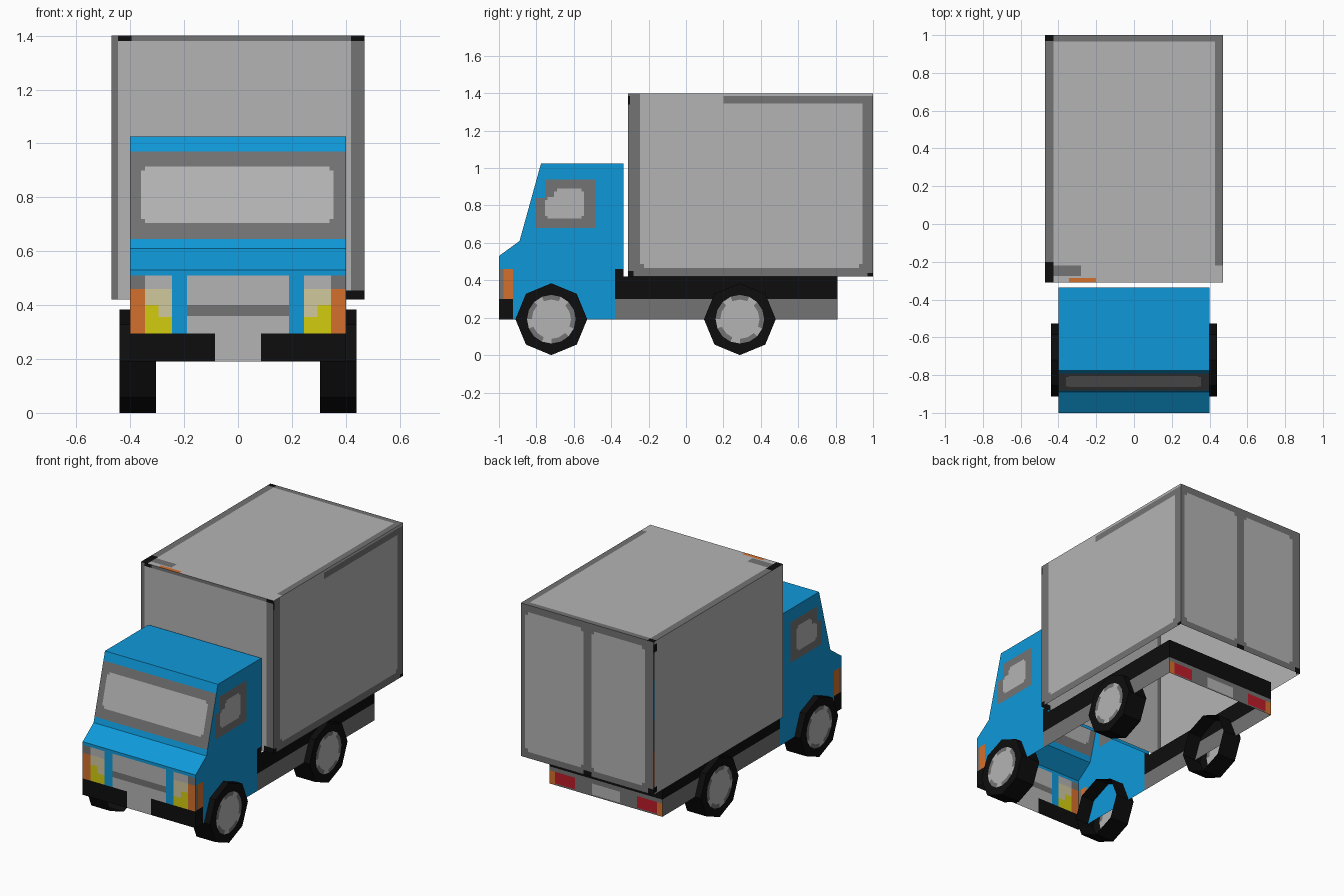
import bpy, bmesh, math
from mathutils import Vector

if "Cube" in bpy.data.objects:
    bpy.data.objects.remove(bpy.data.objects["Cube"])


def lin(c):
    c /= 255
    return c / 12.92 if c <= 0.04045 else ((c + 0.055) / 1.055) ** 2.4


COLOURS = {
    "blue": (15, 153, 217), "light_grey": (180, 180, 180), "dark_grey": (115, 115, 115),
    "black": (13, 13, 13), "orange": (212, 112, 44), "yellow": (212, 204, 16),
    "cream": (208, 200, 158), "red": (188, 28, 40),
}
NAMES = list(COLOURS)
MATS = []
for n, c in COLOURS.items():
    m = bpy.data.materials.new(n)
    m.diffuse_color = (*[lin(v) for v in c], 1)
    m.use_nodes = True
    m.node_tree.nodes["Principled BSDF"].inputs["Base Color"].default_value = m.diffuse_color
    MATS.append(m)
BLUE, LIGHT, DARK, BLACK, ORANGE, YELLOW, CREAM, RED = range(8)


def finish(name, bm):
    me = bpy.data.meshes.new(name)
    bm.to_mesh(me)
    bm.free()
    for m in MATS:
        me.materials.append(m)
    ob = bpy.data.objects.new(name, me)
    bpy.context.collection.objects.link(ob)
    return ob


def panel(name, outline, to3d, outward, base, rects=()):
    """Flat outline in (u, v), cut along the rectangles, coloured (last one wins), then placed."""
    bm = bmesh.new()
    bm.faces.new([bm.verts.new((u, v, 0)) for u, v in outline])
    for axis in (0, 1):
        for c in sorted({round(e, 4) for r in rects for e in r[2 * axis:2 * axis + 2]}):
            no = Vector((0, 0, 0))
            no[axis] = 1
            bmesh.ops.bisect_plane(bm, geom=bm.verts[:] + bm.edges[:] + bm.faces[:],
                                   plane_co=no * c, plane_no=no, dist=1e-5)
    for f in bm.faces:
        p = f.calc_center_median()
        f.material_index = base
        for u0, u1, v0, v1, col in rects:
            if u0 < p.x < u1 and v0 < p.y < v1:
                f.material_index = col
    for v in bm.verts:
        v.co = to3d(v.co.x, v.co.y)
    for f in bm.faces:
        f.normal_update()
        if f.normal.dot(Vector(outward)) < 0:
            f.normal_flip()
    return finish(name, bm)


def rect(u0, u1, v0, v1):
    return [(u0, v0), (u1, v0), (u1, v1), (u0, v1)]


def rounded(u0, u1, v0, v1, col, c=0.015):
    return [(u0 + c, u1 - c, v0, v1, col), (u0, u1, v0 + c, v1 - c, col)]


def both(*rects):
    return [q for a, b, c, d, k in rects for q in ((a, b, c, d, k), (-b, -a, c, d, k))]


# ---- cab ----
W = 0.40
NOSE = (-1.0, 0.53)
SILL = (-0.89, 0.61)
BROW = (-0.775, 1.025)
BACK = -0.335


def slope(a, b):
    return lambda x, z: Vector((x, a[0] + (b[0] - a[0]) * (z - a[1]) / (b[1] - a[1]), z))


# front face: grille, lamps, bumper
panel("cab_front", rect(-W, W, 0.19, 0.53), lambda x, z: Vector((x, -1, z)), (0, -1, 0), BLUE,
      [(-0.19, 0.19, 0.19, 0.51, LIGHT), (-0.19, 0.19, 0.36, 0.40, DARK)]
      + both((0.245, 0.345, 0.46, 0.51, LIGHT), (0.345, W, 0.46, 0.51, DARK),
             (0.245, 0.355, 0.40, 0.46, CREAM), (0.245, 0.355, 0.295, 0.40, YELLOW),
             (0.245, 0.295, 0.355, 0.40, CREAM), (0.345, W, 0.295, 0.46, ORANGE),
             (0.085, W, 0.19, 0.295, BLACK)))
panel("cab_hood", rect(-W, W, NOSE[1], SILL[1]), slope(NOSE, SILL), (0, -1, 1), BLUE)
panel("cab_windshield", rect(-W, W, SILL[1], BROW[1]), slope(SILL, BROW), (0, -1, 0.3), BLUE,
      [(-W, W, 0.645, 0.97, DARK)] + rounded(-0.36, 0.355, 0.705, 0.915, LIGHT))
panel("cab_roof", rect(-W, W, BROW[0], BACK), lambda x, y: Vector((x, y, BROW[1])), (0, 0, 1), BLUE)
panel("cab_back", rect(-W, W, 0.42, BROW[1]), lambda x, z: Vector((x, BACK, z)), (0, 1, 0), BLUE)

# ---- cargo box dimensions ----
BW, Y0, Y1, Z0, Z1 = 0.47, -0.31, 1.0, 0.42, 1.40

right_paint = ([(Y0, Y1, Z0, Z1, DARK)] + rounded(-0.245, 0.945, 0.467, 1.38, LIGHT, 0.02)
               + [(-0.245, 0.2, 1.36, Z1, LIGHT), (0.2, Y1, 1.385, Z1, LIGHT),
                  (0.2, 0.97, 1.345, 1.385, DARK),
                  (Y0, -0.28, Z0, 0.45, BLACK), (Y0, -0.30, 1.34, 1.385, BLACK),
                  (0.97, Y1, Z0, 0.44, BLACK)])
left_paint = [(0.985, Y1, Z0, Z1, DARK), (0.99, Y1, 0.48, 0.70, ORANGE), (0.99, Y1, 0.9, 1.15, BLUE),
              (0.965, Y1, 1.33, 1.38, BLACK), (0.965, Y1, 0.43, 0.465, BLACK)]

for side, s in (("right", 1), ("left", -1)):
    # cab side: window, corner lamp, bumper end, rear skirt
    panel(f"cab_{side}_side", [(-1, 0.19), NOSE, SILL, BROW, (BACK, BROW[1]), (BACK, 0.19)],
          lambda y, z: Vector((s * W, y, z)), (s, 0, 0), BLUE,
          [(-0.755, -0.485, 0.68, 0.94, DARK), (-0.805, -0.755, 0.68, 0.84, DARK)]
          + rounded(-0.755, -0.545, 0.73, 0.845, LIGHT) + rounded(-0.705, -0.545, 0.76, 0.89, LIGHT)
          + [(-1, -0.975, 0.30, 0.46, DARK), (-0.975, -0.925, 0.30, 0.46, ORANGE),
             (-1, -0.925, 0.19, 0.30, BLACK),
             (-0.38, BACK, 0.30, 0.46, BLACK), (-0.38, BACK, 0.19, 0.30, DARK)])
    # chassis rail
    panel(f"chassis_{side}_rail", rect(BACK, 0.81, 0.19, 0.42),
          lambda y, z: Vector((s * W, y, z)), (s, 0, 0), BLACK, [(BACK, 0.81, 0.19, 0.30, DARK)])
    # cargo box wall
    panel(f"box_{side}_wall", rect(Y0, Y1, Z0, Z1), lambda y, z: Vector((s * BW, y, z)),
          (s, 0, 0), LIGHT, right_paint if s > 0 else left_paint)

# rear bar with lamps and blank plate
panel("chassis_rear_bar", rect(-W, W, 0.19, 0.42), lambda x, z: Vector((x, 0.81, z)), (0, 1, 0), BLACK,
      [(-W, W, 0.19, 0.30, DARK), (-0.1, 0.1, 0.20, 0.27, LIGHT)]
      + both((0.22, 0.36, 0.20, 0.275, RED), (0.36, W, 0.19, 0.275, ORANGE)))

# ---- cargo box, open underneath ----
panel("box_front_wall", rect(-BW, BW, Z0, Z1), lambda x, z: Vector((x, Y0, z)), (0, -1, 0), LIGHT,
      [(-BW, -0.445, Z0, Z1, DARK), (0.42, BW, Z0, Z1, DARK), (-BW, BW, 1.38, Z1, DARK),
       (-0.445, -0.395, 1.38, Z1, BLACK), (0.42, BW, 1.38, Z1, BLACK), (0.40, BW, Z0, 0.455, BLACK)])
panel("box_rear_doors", rect(-BW, BW, Z0, Z1), lambda x, z: Vector((x, Y1, z)), (0, 1, 0), DARK,
      rounded(0.025, 0.44, 0.46, 1.355, LIGHT, 0.02) + rounded(-0.41, -0.03, 0.46, 1.355, LIGHT, 0.02)
      + [(-0.03, 0.025, Z0, 0.45, BLACK), (-BW, -0.43, Z0, 0.455, BLACK)])
panel("box_roof", rect(-BW, BW, Y0, Y1), lambda x, y: Vector((x, y, Z1)), (0, 0, 1), LIGHT,
      [(-BW, -0.425, Y0, Y1, DARK), (0.43, BW, -0.22, Y1, DARK), (-BW, BW, 0.965, Y1, DARK),
       (-0.425, -0.28, -0.275, -0.22, DARK), (-BW, -0.425, Y0, -0.20, BLACK),
       (-BW, -0.425, 0.97, Y1, BLACK), (-0.345, -0.2, Y0, -0.285, ORANGE)])


# ---- wheels: eight-sided tread, painted outer face, open inside ----
def wheel(name, s, y, r=0.192, inner=0.305, outer=0.44):
    n = 16
    bm = bmesh.new()

    def ring(x, rad, octagon):
        out = []
        for k in range(n):
            a = 2 * math.pi * k / n
            q = rad * (math.cos(math.pi / 8) if octagon and k % 2 else 1)
            out.append(bm.verts.new((s * x, y + q * math.cos(a), r + q * math.sin(a))))
        return out

    rings = [ring(inner, r, True), ring(outer, r, True), ring(outer, 0.13, False), ring(outer, 0.105, False)]
    for i in range(3):
        for k in range(n):
            j = (k + 1) % n
            f = bm.faces.new((rings[i][k], rings[i][j], rings[i + 1][j], rings[i + 1][k]))
            f.material_index = BLACK if i < 2 else (DARK if k % 3 < 2 else LIGHT)
    bm.faces.new(rings[3]).material_index = LIGHT
    mid = Vector((s * inner, y, r))
    for f in bm.faces:
        f.normal_update()
        if f.normal.dot(f.calc_center_median() - mid) < 0:
            f.normal_flip()
    finish(name, bm)


for end, y in (("front", -0.72), ("rear", 0.288)):
    for side, s in (("right", 1), ("left", -1)):
        wheel(f"{end}_{side}_wheel", s, y)
